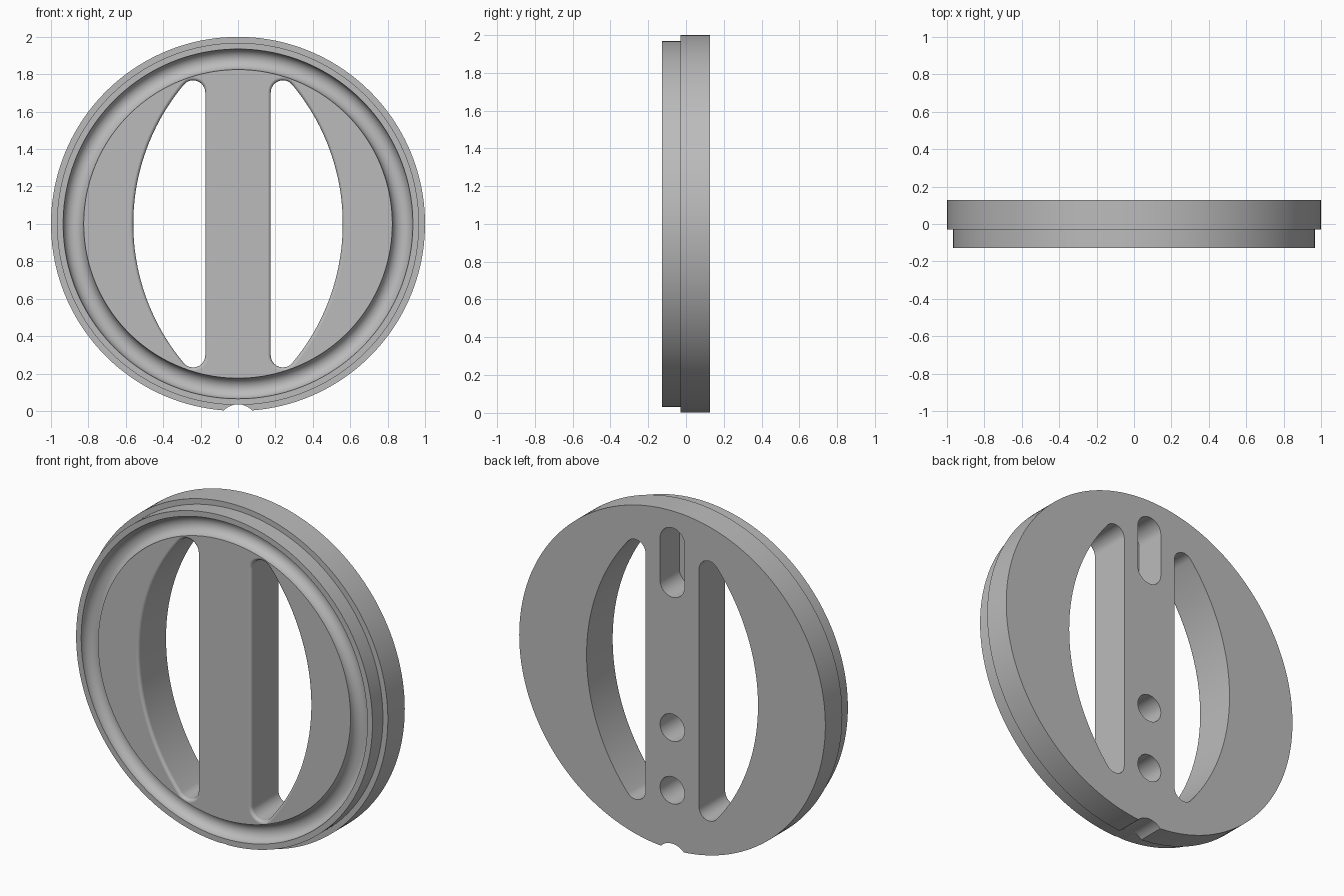
import bpy
import bmesh
from math import pi, cos, sin, sqrt, atan2, radians

if "Cube" in bpy.data.objects:
    bpy.data.objects.remove(bpy.data.objects["Cube"], do_unlink=True)

HALF = 0.128      # half thickness
STEP_Y = -0.03    # where the front step meets the main body

grey = bpy.data.materials.new("plain grey")
grey.use_nodes = True
colour = (0.5, 0.5, 0.5, 1)
grey.diffuse_color = colour
grey.node_tree.nodes["Principled BSDF"].inputs["Base Color"].default_value = colour


def loft(name, rings):
    """Solid skinned through (outline, y) rings, outline points being (x, z)."""
    bm = bmesh.new()
    loops = [[bm.verts.new((x, y, z)) for x, z in pts] for pts, y in rings]
    for a, b in zip(loops, loops[1:]):
        for i in range(len(a)):
            j = (i + 1) % len(a)
            bm.faces.new((a[i], a[j], b[j], b[i]))
    bm.faces.new(loops[0])
    bm.faces.new(loops[-1])
    bmesh.ops.recalc_face_normals(bm, faces=bm.faces)
    mesh = bpy.data.meshes.new(name)
    bm.to_mesh(mesh)
    bm.free()
    mesh.materials.append(grey)
    obj = bpy.data.objects.new(name, mesh)
    bpy.context.collection.objects.link(obj)
    return obj


def arc(cx, cz, r, start, end, n):
    return [(cx + r * cos(start + (end - start) * i / n),
             cz + r * sin(start + (end - start) * i / n)) for i in range(n + 1)]


def circle(r, cz=1, n=48):
    return arc(0, cz, r, 0, 2 * pi, n)[:-1]


def window(grow, side):
    """D-shaped opening with rounded corners, enlarged by grow."""
    corner, big, inner = 0.065, 1.16, 0.175
    cx, bx = inner + corner, 0.56 - big
    h = sqrt((big - corner) ** 2 - (cx - bx) ** 2)
    a = atan2(h, cx - bx)
    pts = arc(cx, 1 + h, corner + grow, pi, a, 12)
    pts += arc(bx, 1, big + grow, a, -a, 48)[1:-1]
    pts += arc(cx, 1 - h, corner + grow, -a, -pi, 12)
    return [(side * x, z) for x, z in pts]


# Stepped disc with a half-round groove in the front face
groove = [(0.88 + 0.055 * cos(t), -HALF + 0.055 * sin(t))
          for t in (pi * (1 - i / 16) for i in range(17))]
profile = groove + [(0.968, -HALF), (0.968, STEP_Y), (1, STEP_Y), (1, HALF)]
disc = loft("disc_body", [(circle(r, n=160), y) for r, y in profile])

cutters = []

# Two windows beside the centre bar, with rounded front edges
FILLET = 0.018
for side in (1, -1):
    rings = [(window(FILLET, side), -HALF - 0.02)]
    for i in range(7):
        t = pi / 2 * i / 6
        rings.append((window(FILLET * (1 - sin(t)), side),
                      -HALF + FILLET * (1 - cos(t))))
    rings.append((window(0, side), HALF + 0.05))
    cutters.append(loft("window_cutter", rings))

# Blind holes and blind slot in the back of the bar
FLOOR = HALF - 0.18
slot = arc(0, 1.82, 0.08, 0, pi, 24) + arc(0, 1.57, 0.08, pi, 2 * pi, 24)
for outline in (circle(0.08, 0.72), circle(0.08, 0.35), slot):
    cutters.append(loft("pocket_cutter", [(outline, FLOOR), (outline, HALF + 0.05)]))

# Notch at the bottom of the rim
notch = circle(0.105, -0.07)
cutters.append(loft("notch_cutter", [(notch, -HALF - 0.05), (notch, HALF + 0.05)]))

bpy.ops.object.select_all(action="DESELECT")
bpy.context.view_layer.objects.active = disc
disc.select_set(True)
for cutter in cutters:
    cutter.hide_render = True
    mod = disc.modifiers.new("cut", "BOOLEAN")
    mod.operation = "DIFFERENCE"
    mod.solver = "EXACT"
    mod.object = cutter
    bpy.ops.object.modifier_apply(modifier=mod.name)
    bpy.data.objects.remove(cutter, do_unlink=True)

# Smooth curved walls, crisp edges, flat faces kept flat
bpy.ops.object.shade_smooth_by_angle(angle=radians(30))
weighted = disc.modifiers.new("flat_face_normals", "WEIGHTED_NORMAL")
weighted.keep_sharp = True
